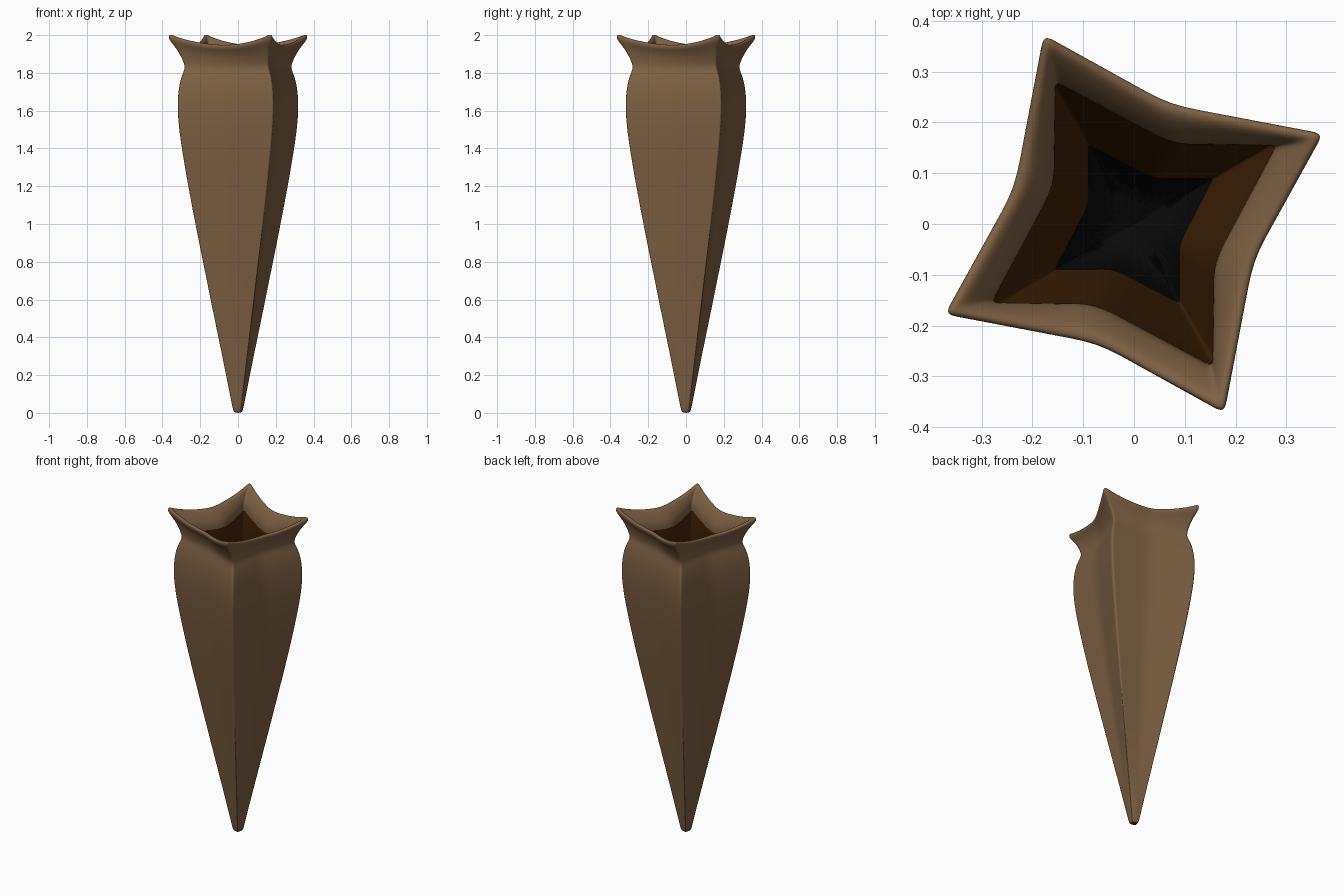
import bpy, bmesh
from math import cos, sin, radians
from mathutils import Vector

cube = bpy.data.objects.get("Cube")
if cube:
    bpy.data.objects.remove(cube)


def material(name, rgb):
    m = bpy.data.materials.new(name)
    m.use_nodes = True
    m.diffuse_color = (*rgb, 1)
    bsdf = next(n for n in m.node_tree.nodes if n.type == 'BSDF_PRINCIPLED')
    bsdf.inputs["Base Color"].default_value = (*rgb, 1)
    bsdf.inputs["Roughness"].default_value = 0.8
    return m


BROWN, DARK, BLACK = range(3)
mats = [material("horn brown", (0.208, 0.119, 0.056)),
        material("inner dark brown", (0.055, 0.017, 0.002)),
        material("hollow black", (0.003, 0.003, 0.003))]

# Positions along one edge, from ridge (0) to valley (1)
STEPS = (0, 0.1, 0.18, 0.3, 0.5, 0.75)


def polar(radius, degrees):
    return Vector((radius * cos(radians(degrees)), radius * sin(radians(degrees)), 0))


def star_ring(z_tip, z_valley, r_tip, r_valley, angle, offset):
    """Four-armed star section; each valley lies offset degrees past its arm."""
    points = []
    for arm in range(4):
        a = angle + 90 * arm
        ends = polar(r_tip, a), polar(r_valley, a + offset), polar(r_tip, a + 90)
        halves = [(0, t) for t in STEPS] + [(2, t) for t in (1, *reversed(STEPS[1:]))]
        for end, t in halves:
            p = ends[end].lerp(ends[1], t)
            p.z = z_valley + (z_tip - z_valley) * (1 - t) ** 2
            points.append(p)
    return points


# Tapering body: height, half width
body = [(0.0, 0.022), (0.02, 0.027), (0.2, 0.062), (0.4, 0.103), (0.6, 0.144),
        (0.8, 0.184), (1.0, 0.224), (1.2, 0.262), (1.4, 0.296), (1.52, 0.312),
        (1.62, 0.319), (1.72, 0.313), (1.79, 0.295)]
rings = []
for z, half in body:
    ratio = 0.62 + 0.18 * max(0, 1 - z / 0.5)
    r = half * 1.18
    rings.append(((z, z, r, r * ratio, 30, 40), BROWN))

# Neck, flared lip and inside of the lip
lip = [(1.83, 1.83, 0.322, 0.206, 29.5, 41), (1.88, 1.865, 0.342, 0.213, 28, 43),
       (1.935, 1.905, 0.372, 0.228, 26.5, 46), (1.98, 1.93, 0.414, 0.248, 25.5, 48),
       (2.008, 1.948, 0.415, 0.245, 25.5, 48), (2.004, 1.948, 0.388, 0.225, 25.5, 47),
       (1.97, 1.925, 0.358, 0.204, 26.5, 42), (1.935, 1.89, 0.332, 0.184, 28, 37),
       (1.895, 1.85, 0.314, 0.17, 29, 34)]
rings += [(ring, BROWN) for ring in lip]

# Hollow inside, following the body
for z, half in reversed(body[4:-1]):
    r = half * 1.18 - 0.035
    rings.append(((z, z, r, r * 0.54, 30, 36), DARK if z > 0.7 else BLACK))

bm = bmesh.new()
loops = [[bm.verts.new(p) for p in star_ring(*ring)] for ring, _ in rings]
count = len(loops[0])
for k in range(len(loops) - 1):
    for i in range(count):
        j = (i + 1) % count
        face = bm.faces.new((loops[k][i], loops[k][j], loops[k + 1][j], loops[k + 1][i]))
        face.material_index = rings[k + 1][1]
        face.smooth = True

# Blunt foot and closed hollow
bm.faces.new(list(reversed(loops[0]))).material_index = DARK
bm.faces.new(loops[-1]).material_index = BLACK
bmesh.ops.recalc_face_normals(bm, faces=bm.faces)

mesh = bpy.data.meshes.new("star_horn")
bm.to_mesh(mesh)
bm.free()
for m in mats:
    mesh.materials.append(m)
horn = bpy.data.objects.new("star_horn", mesh)
bpy.context.collection.objects.link(horn)
sub = horn.modifiers.new("rounding", 'SUBSURF')
sub.levels = sub.render_levels = 2
